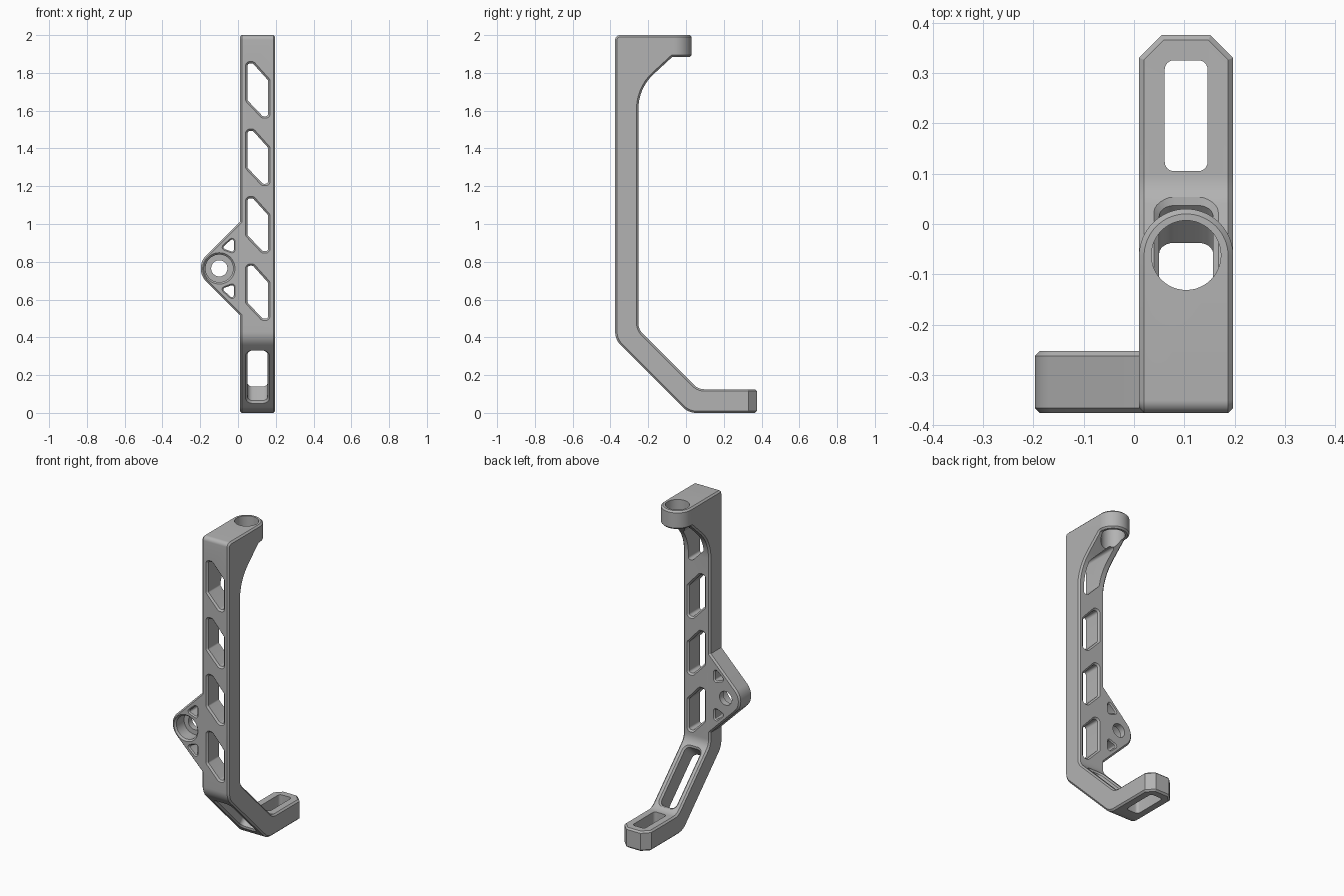
import bpy, bmesh, math
from mathutils import Vector, Matrix

if "Cube" in bpy.data.objects:
    bpy.data.objects.remove(bpy.data.objects["Cube"])

grey = bpy.data.materials.new("satin grey")
grey.use_nodes = True
grey.diffuse_color = (0.45, 0.45, 0.45, 1)
grey.node_tree.nodes["Principled BSDF"].inputs["Base Color"].default_value = grey.diffuse_color

X, Y, Z = Vector((1, 0, 0)), Vector((0, 1, 0)), Vector((0, 0, 1))
LEFT, RIGHT = 0.197, 0.01          # sides of the main bar
MID, HALF = (LEFT + RIGHT) / 2, (LEFT - RIGHT) / 2
FRONT, BACK = -0.375, -0.252       # faces of the upright
C = 0.01                           # edge chamfer


def fillet(corners, steps=8):
    """Round each (a, b, radius) corner of a closed outline."""
    out = []
    for i, (a, b, r) in enumerate(corners):
        p = Vector((a, b))
        d0 = (Vector(corners[i - 1][:2]) - p).normalized()
        d1 = (Vector(corners[(i + 1) % len(corners)][:2]) - p).normalized()
        if r == 0:
            out.append(p)
            continue
        half = d0.angle(d1) / 2
        centre = p + (d0 + d1).normalized() * (r / math.sin(half))
        v0 = p + d0 * (r / math.tan(half)) - centre
        v1 = p + d1 * (r / math.tan(half)) - centre
        sweep = math.atan2(v0.x * v1.y - v0.y * v1.x, v0.dot(v1))
        out += [centre + Matrix.Rotation(sweep * k / steps, 2) @ v0 for k in range(steps + 1)]
    return out


def circle(a, b, r, start=0, end=2 * math.pi, n=48):
    return [Vector((a + r * math.cos(start + (end - start) * k / n),
                    b + r * math.sin(start + (end - start) * k / n))) for k in range(n)]


def offset(points, d):
    """Mitred outward offset of a counter-clockwise outline."""
    out = []
    for i, p in enumerate(points):
        e0 = (p - points[i - 1]).normalized()
        e1 = (points[(i + 1) % len(points)] - p).normalized()
        n0, n1 = Vector((e0.y, -e0.x)), Vector((e1.y, -e1.x))
        out.append(p + (n0 + n1) * (d / (1 + n0.dot(n1))))
    return out


def prism(name, outline, u, v, n, rings):
    """Loft an outline in the u-v plane through (position along n, offset) rings."""
    area = sum(outline[i - 1].cross(p) if hasattr(p, "cross") else 0 for i, p in enumerate(outline))
    if area < 0:
        outline = outline[::-1]
    bm = bmesh.new()
    loops = [[bm.verts.new(u * p.x + v * p.y + n * pos) for p in offset(outline, d)]
             for pos, d in rings]
    for a, b in zip(loops, loops[1:]):
        for i in range(len(a)):
            bm.faces.new((a[i - 1], a[i], b[i], b[i - 1]))
    bm.faces.new(loops[0])
    bm.faces.new(loops[-1])
    bmesh.ops.recalc_face_normals(bm, faces=bm.faces)
    mesh = bpy.data.meshes.new(name)
    bm.to_mesh(mesh)
    bm.free()
    mesh.materials.append(grey)
    obj = bpy.data.objects.new(name, mesh)
    bpy.context.collection.objects.link(obj)
    return obj


def chamfered(lo, hi):
    return [(lo, -C), (lo + C, 0), (hi - C, 0), (hi, -C)]


def flared(lo, hi, c=C):
    return [(lo - C, c + C), (lo + c, 0), (hi - c, 0), (hi + C, c + C)]


def combine(target, tool, operation):
    mod = target.modifiers.new(operation, "BOOLEAN")
    mod.operation, mod.solver, mod.object = operation, "EXACT", tool
    bpy.context.view_layer.objects.active = target
    bpy.ops.object.modifier_apply(modifier=mod.name)
    bpy.data.objects.remove(tool)


# Bent bar, from its side profile (y, z)
side = fillet([
    (FRONT, 2, 0.025), (0.06, 2, 0), (0.06, 1.885, 0), (-0.072, 1.885, 0.01),
    (BACK, 1.719, 0.25), (BACK, 0.442, 0.08), (0.065, 0.125, 0.08), (0.42, 0.125, 0),
    (0.42, 0, 0), (0.013, 0, 0.1), (FRONT, 0.388, 0.1)])
bracket = prism("bracket", side, Y, Z, X, chamfered(RIGHT, LEFT))

# Side ear with a rounded nose
EAR_X, EAR_Z, EAR_R = -0.099, 0.765, 0.098
tip, root = EAR_X - EAR_R * math.sqrt(2), 0.04
ear = fillet([(root, EAR_Z + root - tip, 0), (tip, EAR_Z, EAR_R), (root, EAR_Z - root + tip, 0)], 20)
combine(bracket, prism("ear", ear, X, Z, Y, chamfered(FRONT, BACK)), "UNION")

cutters = []

# Rounded head end and clipped foot end
def end_cutter(name, edge, y, lo, hi):
    frame = [(RIGHT - 0.1, y), (RIGHT - 0.1, 0.6), (LEFT + 0.1, 0.6), (LEFT + 0.1, y)]
    cutters.append(prism(name, edge + [Vector(p) for p in frame], X, Y, Z, flared(lo, hi)))

HEAD_Y = 0.03 - HALF
end_cutter("head_round", circle(MID, HEAD_Y, HALF, 0, math.pi, 32) + [Vector((RIGHT, HEAD_Y))],
           HEAD_Y, 1.885, 2)
clip = 0.045
end_cutter("foot_clip", [Vector(p) for p in (
    (LEFT, 0.375 - clip), (LEFT - clip, 0.375), (RIGHT + clip, 0.375), (RIGHT, 0.375 - clip))],
    0.375 - clip, 0, 0.125)

# Vertical bore in the head
cutters.append(prism("head_bore", circle(MID, -0.062, 0.069), X, Y, Z, [(1.6, 0), (2.1, 0)]))

# Four slanted windows in the upright
x0, x1, r = 0.05, 0.16, 0.014
for i in range(4):
    top = 1.85 - 0.357 * i
    window = fillet([(x0, top, r), (0.079, top, r), (x1, top - 0.09, r),
                     (x1, top - 0.28, r), (0.131, top - 0.28, r), (x0, top - 0.195, r)], 5)
    rings = flared(FRONT, BACK)
    if i == 0:                      # the top window runs on through the gusset
        rings = rings[:2] + [(0.0, 0)]
    cutters.append(prism("window", window, X, Z, Y, rings))


# Rounded slots in the slanted leg and in the foot
def slot(a0, a1, b0, b1, r):
    return fillet([(a0, b0, r), (a1, b0, r), (a1, b1, r), (a0, b1, r)], 6)

cutters.append(prism("leg_slot", slot(0.05, 0.157, 0.072, 0.448, 0.03), X,
                     (Z - Y).normalized(), (Y + Z).normalized(), flared(0.0092, 0.134)))
cutters.append(prism("foot_slot", slot(0.061, 0.146, 0.105, 0.325, 0.018), X, Y, Z,
                     [(-0.05, 0), (0.2, 0)]))

# Counterbored hole and two triangular pockets in the ear
cutters.append(prism("ear_hole", circle(EAR_X, EAR_Z, 0.043), X, Z, Y,
                     [(FRONT - C, 0.05), (FRONT + C, 0.03), (-0.29, 0.03), (-0.29, 0), (-0.2, 0)]))
for s in (1, -1):
    tri = fillet([(-0.022, EAR_Z + s * 0.165, 0.01), (-0.022, EAR_Z + s * 0.085, 0.01),
                  (-0.086, EAR_Z + s * 0.108, 0.01)], 4)
    cutters.append(prism("ear_pocket", tri, X, Z, Y, flared(FRONT, BACK, 0.007)))

for tool in cutters:
    combine(bracket, tool, "DIFFERENCE")

# Smooth curves, crisp chamfers
bpy.ops.object.select_all(action="DESELECT")
bracket.select_set(True)
bpy.context.view_layer.objects.active = bracket
bpy.ops.object.shade_smooth_by_angle(angle=math.radians(30))
